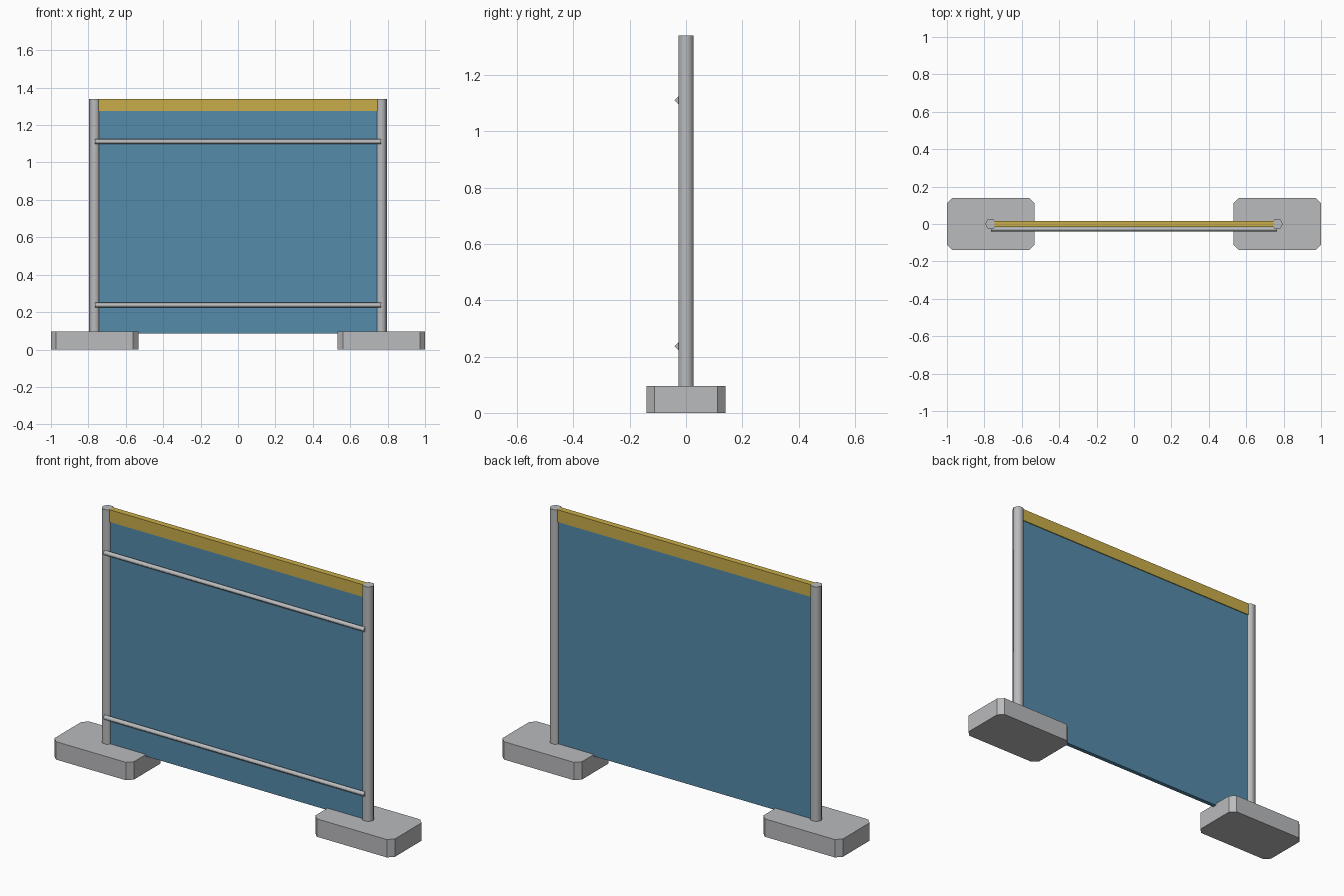
import bpy
import bmesh
import math

cube = bpy.data.objects.get("Cube")
if cube:
    bpy.data.objects.remove(cube, do_unlink=True)


def material(name, rgb):
    mat = bpy.data.materials.new(name)
    mat.use_nodes = True
    mat.diffuse_color = (*rgb, 1)
    mat.node_tree.nodes["Principled BSDF"].inputs["Base Color"].default_value = (*rgb, 1)
    return mat


grey = material("light grey", (0.49, 0.495, 0.505))
blue = material("blue", (0.091, 0.258, 0.402))
yellow = material("yellow", (0.584, 0.418, 0.07))


def box(name, low, high, mat):
    """Box between two opposite corners."""
    bpy.ops.mesh.primitive_cube_add(size=1)
    obj = bpy.context.object
    obj.name = name
    for v in obj.data.vertices:
        v.co = [h if c > 0 else l for c, l, h in zip(v.co, low, high)]
    obj.data.materials.append(mat)
    return obj


def bar(name, sides, radius, length, centre, rotation=(0, 0, 0), spin=0):
    """Smooth-sided prism with crisp ends."""
    bpy.ops.mesh.primitive_cylinder_add(vertices=sides, radius=radius, depth=length,
                                        location=centre, rotation=rotation)
    obj = bpy.context.object
    obj.name = name
    for v in obj.data.vertices:
        x, y = v.co.x, v.co.y
        v.co.x = x * math.cos(spin) - y * math.sin(spin)
        v.co.y = x * math.sin(spin) + y * math.cos(spin)
    obj.data.materials.append(grey)
    for p in obj.data.polygons:
        p.use_smooth = abs(p.normal.z) < 0.5
    bm = bmesh.new()
    bm.from_mesh(obj.data)
    for e in bm.edges:
        e.smooth = all(f.smooth for f in e.link_faces)
    bm.to_mesh(obj.data)
    bm.free()
    return obj


HEIGHT = 1.34
BASE_TOP = 0.095

# Feet with chamfered upright corners, and hexagonal posts
for side, s in (("left", 1), ("right", -1)):
    inner, outer = sorted((s * 0.533, s * 1.0))
    foot = box(side + "_foot", (inner, -0.14, 0), (outer, 0.14, BASE_TOP), grey)
    bm = bmesh.new()
    bm.from_mesh(foot.data)
    upright = [e for e in bm.edges if abs(e.verts[0].co.z - e.verts[1].co.z) > 0.05]
    bmesh.ops.bevel(bm, geom=upright, offset=0.028, segments=1, affect='EDGES')
    bm.to_mesh(foot.data)
    bm.free()
    bar(side + "_post", 6, 0.03, HEIGHT - BASE_TOP,
        (s * 0.766, 0, (HEIGHT + BASE_TOP) / 2), spin=math.pi / 2)

# Screen panel with a slightly thicker top band
box("panel", (-0.745, -0.011, 0.085), (0.745, 0.011, 1.275), blue)
box("top_band", (-0.745, -0.016, 1.275), (0.745, 0.016, HEIGHT), yellow)

# Diamond-section rails across the front
for name, z in (("lower_rail", 0.237), ("upper_rail", 1.111)):
    bar(name, 4, 0.0135, 1.53, (0, -0.027, z), rotation=(0, math.pi / 2, 0))
